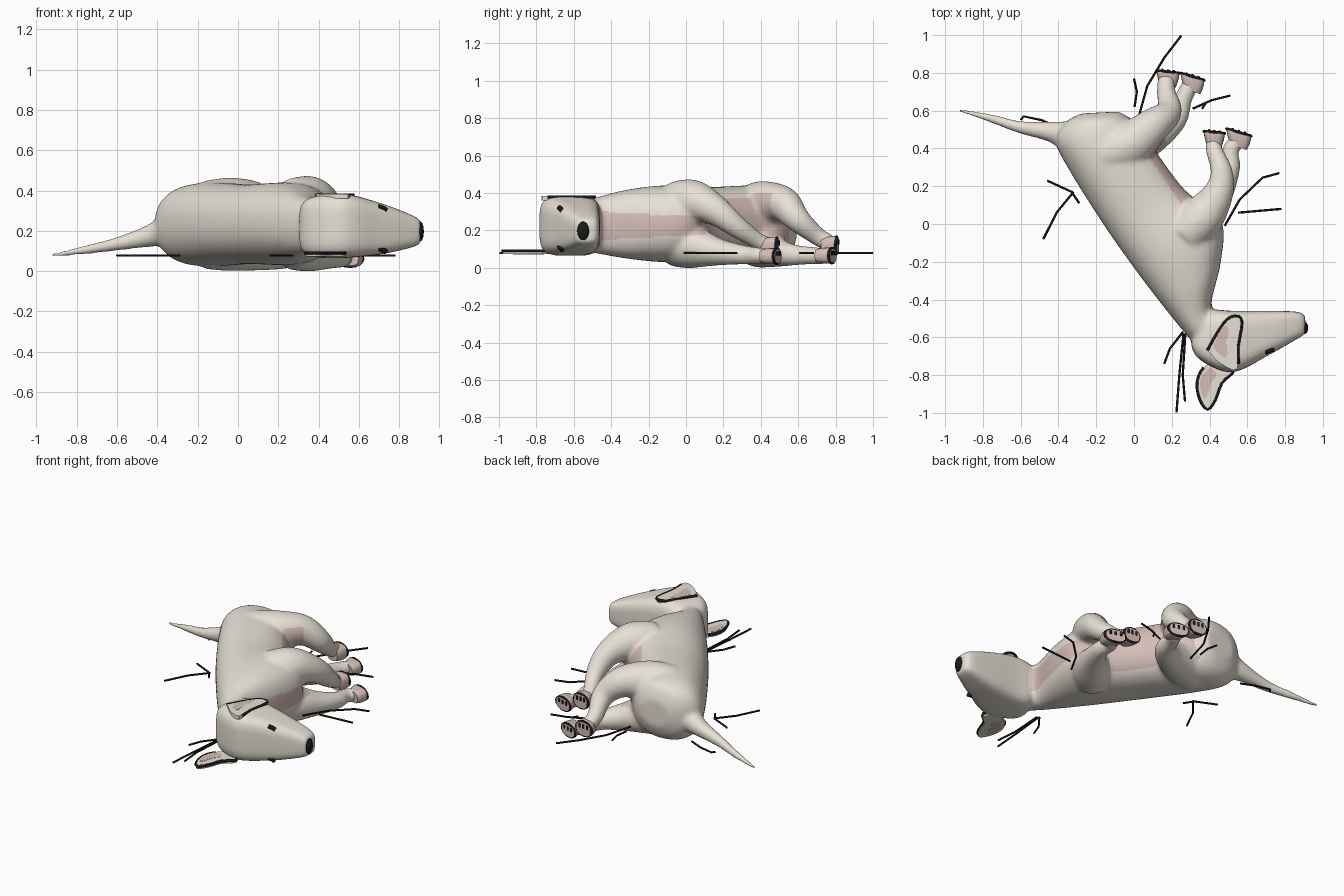
import bpy, bmesh, math
from mathutils import Vector

if "Cube" in bpy.data.objects:
    bpy.data.objects.remove(bpy.data.objects["Cube"])


def material(name, rgb):
    m = bpy.data.materials.new(name)
    m.diffuse_color = (*rgb, 1)
    m.use_nodes = True
    m.node_tree.nodes["Principled BSDF"].inputs["Base Color"].default_value = m.diffuse_color
    return m


CREAM = material("cream", (0.80, 0.75, 0.67))
PINK = material("pink", (0.66, 0.51, 0.47))
BLACK = material("black", (0.01, 0.01, 0.01))


def smooth_rows(rows, steps=6):
    # Catmull-Rom through rows of numbers
    out, n = [], len(rows)
    for i in range(n - 1):
        a, b, c, d = (rows[max(0, min(n - 1, i + k))] for k in (-1, 0, 1, 2))
        for s in range(steps):
            t = s / steps
            out.append([0.5 * (2 * q + (r - p) * t + (2 * p - 5 * q + 4 * r - w) * t * t
                               + (3 * q - p - 3 * r + w) * t ** 3)
                        for p, q, r, w in zip(a, b, c, d)])
    return out + [list(rows[-1])]


def skin_rings(bm, rings):
    vr = [[bm.verts.new(p) for p in ring] for ring in rings]
    n = len(vr[0])
    for a, b in zip(vr, vr[1:]):
        for i in range(n):
            bm.faces.new((a[i], a[(i + 1) % n], b[(i + 1) % n], b[i]))
    bm.faces.new(vr[0][::-1])
    bm.faces.new(vr[-1])


def slab_loft(bm, rows, power, n=32):
    # each row: back x, back y, belly x, belly y, low z, high z
    rings = []
    for ax, ay, bx, by, lo, hi in smooth_rows(rows):
        ring = []
        for i in range(n):
            t = 2 * math.pi * i / n
            c, s = (math.copysign(abs(v) ** (2 / power), v) for v in (math.cos(t), math.sin(t)))
            ring.append(((ax + bx) / 2 + (bx - ax) / 2 * c, (ay + by) / 2 + (by - ay) / 2 * c,
                         (lo + hi) / 2 + (hi - lo) / 2 * s))
        rings.append(ring)
    skin_rings(bm, rings)


def tube(bm, rows, n=20):
    # each row: x, y, z, radius
    rows = smooth_rows(rows)
    rings = []
    for i, r in enumerate(rows):
        d = Vector(rows[min(i + 1, len(rows) - 1)][:3]) - Vector(rows[max(i - 1, 0)][:3])
        u = d.cross(Vector((0, 0, 1))).normalized()
        v = u.cross(d).normalized()
        rings.append([Vector(r[:3]) + r[3] * (u * math.cos(2 * math.pi * k / n)
                      + v * math.sin(2 * math.pi * k / n)) for k in range(n)])
    skin_rings(bm, rings)


def finish(bm, name, mat):
    bmesh.ops.recalc_face_normals(bm, faces=bm.faces)
    me = bpy.data.meshes.new(name)
    bm.to_mesh(me)
    bm.free()
    me.materials.append(mat)
    ob = bpy.data.objects.new(name, me)
    bpy.context.collection.objects.link(ob)
    return ob


def ink(name, pts, radius=0.006, closed=False):
    cu = bpy.data.curves.new(name, 'CURVE')
    cu.dimensions = '3D'
    cu.bevel_depth = radius
    cu.bevel_resolution = 1
    cu.use_fill_caps = True
    sp = cu.splines.new('POLY')
    sp.points.add(len(pts) - 1)
    for p, co in zip(sp.points, pts):
        p.co = (*co, 1)
    sp.use_cyclic_u = closed
    cu.materials.append(BLACK)
    bpy.context.collection.objects.link(bpy.data.objects.new(name, cu))


# torso, head, tail and legs merged into one smooth skin
bm = bmesh.new()
slab_loft(bm, [(-.28, .585, -.08, .595, .15, .32), (-.36, .54, -.02, .56, .07, .40),
               (-.415, .44, .05, .50, .03, .43), (-.34, .28, .12, .38, .025, .44),
               (-.15, -.02, .27, .18, .035, .43),
               (.02, -.26, .46, .02, .03, .44), (.15, -.43, .46, -.2, .05, .415),
               (.255, -.56, .41, -.43, .08, .37), (.34, -.66, .48, -.5, .09, .35)], 2.3)
slab_loft(bm, [(.30, -.64, .39, -.49, .10, .34), (.35, -.72, .42, -.455, .07, .37),
               (.52, -.785, .53, -.46, .065, .385), (.72, -.69, .71, -.46, .085, .335),
               (.87, -.605, .87, -.465, .12, .275), (.905, -.585, .908, -.49, .14, .25)], 4.2)
tube(bm, [(-.30, .44, .22, .11), (-.42, .485, .18, .06), (-.6, .512, .135, .034),
          (-.76, .56, .105, .023), (-.928, .603, .078, .010)])
legs = {
    "upper_front": [(.27, -.06, .345, .115), (.365, .04, .355, .115), (.445, .16, .305, .082),
                    (.465, .27, .22, .06), (.425, .39, .14, .045), (.42, .44, .12, .045)],
    "lower_front": [(.27, -.06, .12, .115), (.365, .04, .11, .113), (.455, .17, .085, .075),
                    (.51, .30, .07, .053), (.51, .39, .065, .044), (.55, .44, .062, .043)],
    "upper_hind": [(-.15, .37, .32, .13), (-.02, .42, .34, .125), (.10, .52, .34, .095),
                   (.185, .595, .26, .07), (.17, .70, .17, .05), (.17, .77, .13, .048)],
    "lower_hind": [(-.15, .37, .14, .13), (-.02, .41, .12, .122), (.13, .48, .085, .083),
                   (.225, .56, .07, .06), (.26, .66, .065, .048), (.30, .74, .062, .046)]}
for rows in legs.values():
    tube(bm, rows)
raw = finish(bm, "body_raw", CREAM)
mod = raw.modifiers.new("merge", 'REMESH')
mod.mode = 'VOXEL'
mod.voxel_size = 0.011
mod = raw.modifiers.new("soften", 'SMOOTH')
mod.factor = 0.5
mod.iterations = 14
dg = bpy.context.evaluated_depsgraph_get()
me = bpy.data.meshes.new_from_object(raw.evaluated_get(dg))
bpy.data.objects.remove(raw)
body = bpy.data.objects.new("body", me)
bpy.context.collection.objects.link(body)
me.materials.clear()
me.materials.append(CREAM)
me.materials.append(PINK)
# pink belly stripe
for p in me.polygons:
    p.use_smooth = True
    x, y, z = p.center
    v = (x - .155) * .83 + (y - .35) * .56
    belly = .1 < y < .55 and abs(v) < .06 and .09 < z < .40 and p.normal.x > .2
    half = .05 + .025 * max(0, -y / .45)
    chest = -.46 < y <= .1 and .38 < x < .52 and abs(z - .225) < half and p.normal.x > .3
    p.material_index = 1 if belly or chest else 0

# feet: pink flared pads with ink outlines and toe marks
feet = {"upper_front": (.425, .465, .115, .055, .05), "lower_front": (.555, .465, .062, .065, .043),
        "upper_hind": (.18, .785, .12, .06, .05), "lower_hind": (.31, .76, .065, .062, .043)}
for name, (x, y, z, rx, rz) in feet.items():
    bm = bmesh.new()
    low = "lower" in name
    tilt = .3 if low else .1
    slab_loft(bm, [(x - rx * s, y + dy + rx * s * tilt, x + rx * s, y + dy - rx * s * tilt,
                    z - rz * h, z + rz * h)
                   for dy, s, h in ((-.06, .65, .8), (-.03, .85, .95), (.01, 1, 1), (.028, .9, .85))], 2.8, 20)
    ob = finish(bm, name + "_foot", PINK)
    for p in ob.data.polygons:
        p.use_smooth = len(p.vertices) == 4
    ring = [(x + rx * math.cos(t), y + .02 - rx * math.cos(t) * tilt, z + rz * .92 * math.sin(t))
            for t in (2 * math.pi * k / 16 for k in range(16))]
    ink(name + "_foot_outline", ring, .008, True)
    for k in (-.5, 0, .5):
        tx, ty = x + k * rx, y + .027 - k * rx * tilt
        ink(name + "_toe_mark", [(tx, ty, z + rz * .1), (tx, ty, z + rz * .6)], .008)

# ears: thin leaf, pink inner patch, ink rim
ears = {"upper_ear": ([(.39, -.67), (.44, -.58), (.49, -.51), (.54, -.488), (.57, -.52), (.55, -.65),
                       (.545, -.77), (.46, -.74)], .372),
        "lower_ear": ([(.46, -.70), (.37, -.76), (.335, -.84), (.35, -.93), (.39, -.98), (.43, -.93),
                       (.465, -.84), (.53, -.77)], .085)}
for name, (pts, z) in ears.items():
    pts = [p[:2] for p in smooth_rows(pts + pts[:1], 3)[:-1]]
    cx, cy = (sum(c) / len(pts) for c in zip(*pts))
    for part, scale, shift, th, mat in (("", 1, 0, .012, CREAM), ("_inner", .45, -.03, .0135, PINK)):
        bm = bmesh.new()
        skin_rings(bm, [[(cx + shift + (px - cx) * scale, cy + (py - cy) * scale * 1.3, z + d)
                         if part else (px, py, z + d) for px, py in pts] for d in (-th, th)])
        finish(bm, name + part, mat)
    rim = pts[:18] if name == "upper_ear" else pts[3:]
    ink(name + "_rim", [(px, py, z + .006) for px, py in rim], .009)

# nose and eyes
bm = bmesh.new()
bmesh.ops.create_uvsphere(bm, u_segments=20, v_segments=12, radius=1)
for v in bm.verts:
    v.co = Vector((.904 + .018 * v.co.x, -.55 + .032 * v.co.y, .197 + .05 * v.co.z))
nose = finish(bm, "nose", BLACK)
for p in nose.data.polygons:
    p.use_smooth = True
for z in (.312, .105):
    ink("eye", [(.695, -.678, z + .008), (.72, -.668, z), (.735, -.662, z - .01)], .014)

# loose ink strokes lying in one plane around the animal
strokes = [
    [(.25, .997), (.16, .88), (.07, .73), (.02, .55)],
    [(0, .77), (.015, .70), (.003, .62)],
    [(.51, .68), (.41, .655), (.31, .61)],
    [(.36, .61), (.38, .64)],
    [(.77, .27), (.68, .245), (.56, .13), (.48, -.01)],
    [(.78, .08), (.55, .06)],
    [(-.60, .55), (-.585, .57), (-.49, .55), (-.40, .51)],
    [(-.46, .23), (-.33, .17), (-.29, .11)],
    [(-.48, -.08), (-.41, .06), (-.32, .17)],
    [(.16, -.74), (.19, -.66), (.26, -.57)],
    [(.225, -.997), (.24, -.80), (.262, -.58)],
    [(.27, -.94), (.258, -.80), (.272, -.58)]]
for s in strokes:
    ink("ground_stroke", [(x, y, .078) for x, y in s])
